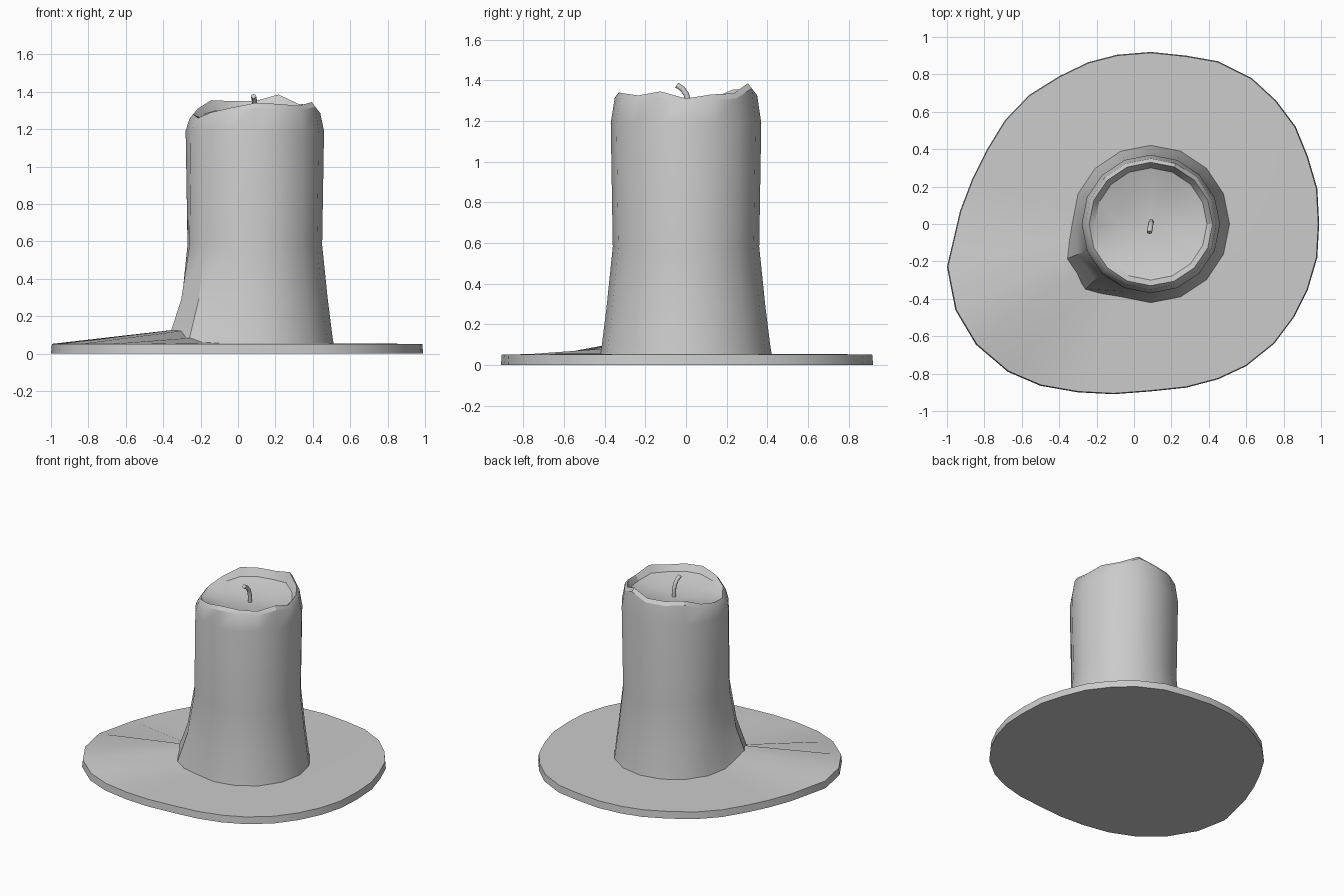
import bpy, bmesh
from math import cos, sin, pi
from mathutils import Vector

if "Cube" in bpy.data.objects:
    bpy.data.objects.remove(bpy.data.objects["Cube"])

CX = 0.09  # candle axis


def ring(bm, pts):
    return [bm.verts.new(p) for p in pts]


def bridge(bm, a, b):
    n = len(a)
    for i in range(n):
        j = (i + 1) % n
        bm.faces.new((a[i], a[j], b[j], b[i]))


def finish(bm, name, angle):
    bmesh.ops.recalc_face_normals(bm, faces=bm.faces[:])
    me = bpy.data.meshes.new(name)
    bm.to_mesh(me)
    bm.free()
    ob = bpy.data.objects.new(name, me)
    bpy.context.collection.objects.link(ob)
    bpy.context.view_layer.objects.active = ob
    ob.select_set(True)
    bpy.ops.object.shade_smooth_by_angle(angle=angle)
    ob.select_set(False)
    return ob


# Wax puddle: irregular disc, raised where the drip runs down
outline = [(.99, 0), (.98, .19), (.93, .36), (.865, .52), (.76, .66), (.63, .78), (.45, .87), (.28, .90),
           (.09, .92), (-.09, .905), (-.245, .865), (-.40, .79), (-.56, .69), (-.69, .555), (-.785, .40),
           (-.865, .24), (-.93, .07), (-1, -.23), (-.955, -.46), (-.845, -.645), (-.675, -.79),
           (-.50, -.865), (-.30, -.90), (-.11, -.91), (.09, -.895), (.28, -.875), (.45, -.83),
           (.60, -.76), (.75, -.64), (.855, -.50), (.93, -.35), (.98, -.18)]
drip = {17: .09, 18: .13, 19: .125, 20: .09, 21: .06}
bm = bmesh.new()
bottom = ring(bm, [(x, y, 0) for x, y in outline])
top = ring(bm, [(x * .995, y * .995, .052) for x, y in outline])
inner = []
for i in range(32):
    a = i * pi / 16
    r = .44 if i in (17, 18, 19) else .37
    inner.append((CX + r * cos(a), r * sin(a), drip.get(i, .055)))
inner = ring(bm, inner)
bm.faces.new(bottom)
bridge(bm, bottom, top)
bridge(bm, top, inner)
bm.faces.new(inner)
finish(bm, "wax_puddle", 0.5)

# Candle body: 16-sided lathe with flared foot, uneven rim and hollow top
rim = [1.31, 1.33, 1.335, 1.385, 1.35, 1.35, 1.355, 1.31, 1.28, 1.26, 1.29, 1.315, 1.34, 1.335, 1.325, 1.345]
foot_bulge = {9: .09, 10: .085}
profile = [(.425, .03, 1), (.415, .09, .9), (.39, .29, .4), (.36, .58, .2), (.37, 1.19, 0)]


def around(fr, fz):
    return [(CX + fr(k) * cos(k * pi / 8), fr(k) * sin(k * pi / 8), fz(k)) for k in range(16)]


bm = bmesh.new()
rings = [ring(bm, around(lambda k: r + w * foot_bulge.get(k, 0), lambda k: z)) for r, z, w in profile]
rings.append(ring(bm, around(lambda k: .35, lambda k: rim[k] - .025)))
rings.append(ring(bm, around(lambda k: .33, lambda k: rim[k])))
rings.append(ring(bm, around(lambda k: .30, lambda k: 1.265 + (rim[k] - 1.28) * .45)))
rings.append(ring(bm, around(lambda k: .18, lambda k: 1.25 + (rim[k] - 1.28) * .15)))
for a, b in zip(rings, rings[1:]):
    bridge(bm, a, b)
bm.faces.new(rings[0])
centre = bm.verts.new((CX, 0, 1.24))
for k in range(16):
    bm.faces.new((rings[-1][k], rings[-1][(k + 1) % 16], centre))
finish(bm, "candle_body", 0.5)

# Wick: thin bent tube
path = [Vector((.092, .012, 1.22)), Vector((.092, .010, 1.29)), Vector((.090, .002, 1.33)),
        Vector((.087, -.018, 1.358)), Vector((.083, -.045, 1.376))]
bm = bmesh.new()
rings = []
for i, p in enumerate(path):
    t = (path[min(i + 1, 4)] - path[max(i - 1, 0)]).normalized()
    u = Vector((1, 0, 0))
    v = t.cross(u).normalized()
    rings.append(ring(bm, [p + .014 * (u * cos(k * pi / 4) + v * sin(k * pi / 4)) for k in range(8)]))
for a, b in zip(rings, rings[1:]):
    bridge(bm, a, b)
bm.faces.new(rings[0])
bm.faces.new(rings[-1])
finish(bm, "wick", 0.9)
